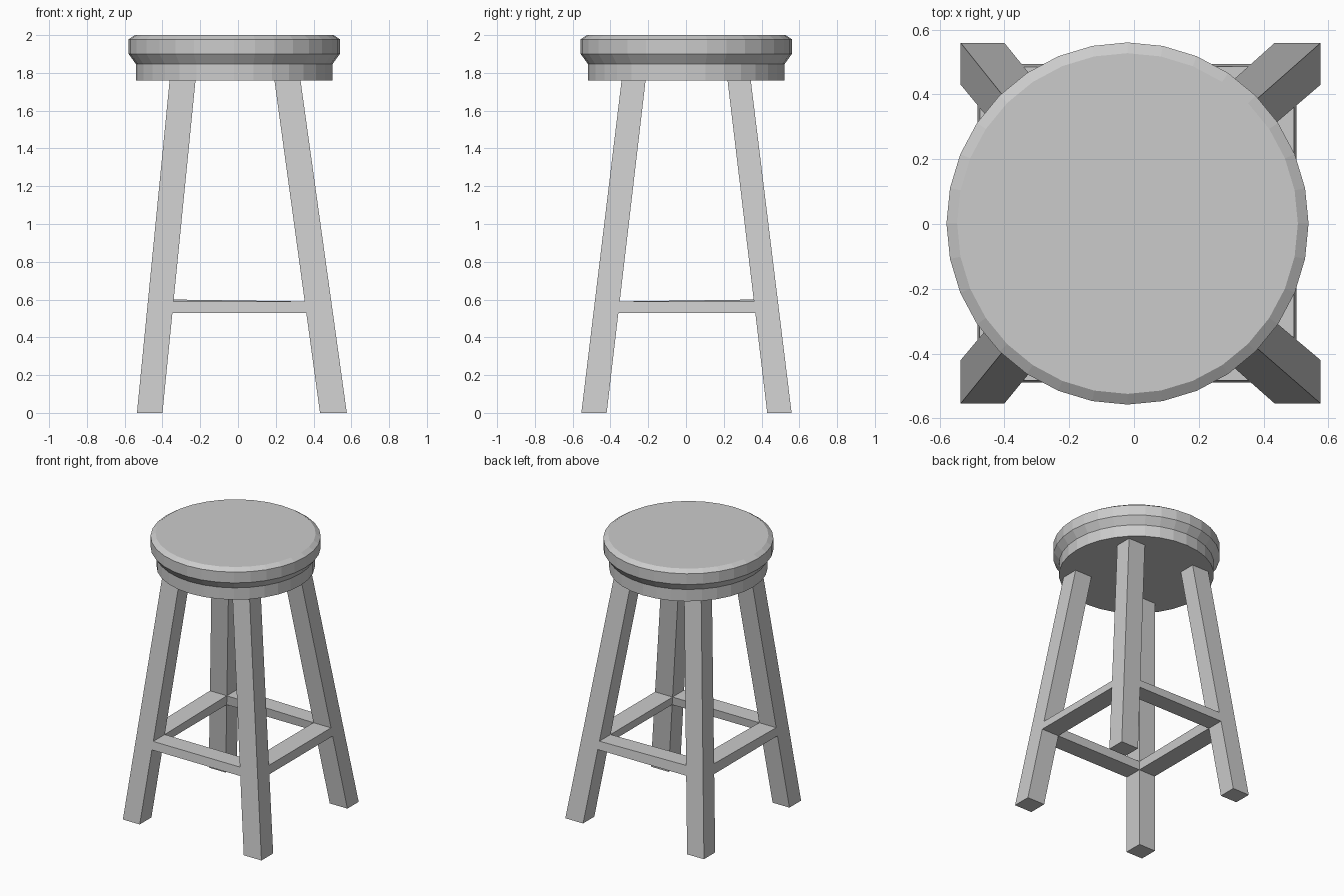
import bpy, bmesh, math

cube = bpy.data.objects.get("Cube")
if cube:
    bpy.data.objects.remove(cube, do_unlink=True)

grey = bpy.data.materials.new("plain_grey")
grey.use_nodes = True
grey.diffuse_color = (0.6, 0.6, 0.6, 1)
grey.node_tree.nodes["Principled BSDF"].inputs["Base Color"].default_value = (0.6, 0.6, 0.6, 1)


def finish(name, bm):
    bmesh.ops.recalc_face_normals(bm, faces=bm.faces)
    mesh = bpy.data.meshes.new(name)
    bm.to_mesh(mesh)
    bm.free()
    mesh.materials.append(grey)
    obj = bpy.data.objects.new(name, mesh)
    bpy.context.collection.objects.link(obj)


def loft(name, rings):
    """Skin a stack of closed rings and cap both ends."""
    bm = bmesh.new()
    loops = [[bm.verts.new(p) for p in ring] for ring in rings]
    n = len(loops[0])
    for a, b in zip(loops, loops[1:]):
        for i in range(n):
            j = (i + 1) % n
            bm.faces.new((a[i], a[j], b[j], b[i]))
    bm.faces.new(loops[0])
    bm.faces.new(loops[-1])
    finish(name, bm)


# Round seat with a waist and a chamfered rim
SEAT_BOTTOM = 1.76
SIDES = 32
profile = [(0.52, SEAT_BOTTOM), (0.52, 1.846), (0.559, 1.9), (0.559, 1.978), (0.526, 2.0)]
angles = [2 * math.pi * i / SIDES for i in range(SIDES)]
loft("seat", [[(-0.02 + r * math.cos(a), 0.0015 + r * math.sin(a), z) for a in angles]
              for r, z in profile])

# Outer and inner leg faces along each axis: (floor, seat)
SPAN = {
    "left": ((0.576, 0.331), (0.434, 0.193)),
    "right": ((-0.535, -0.362), (-0.4, -0.225)),
    "front": ((-0.554, -0.341), (-0.42, -0.214)),
    "back": ((0.559, 0.343), (0.43, 0.22)),
}


def edge(side, z):
    """Outer and inner coordinate of a leg at height z."""
    return [a + (b - a) * z / SEAT_BOTTOM for a, b in SPAN[side]]


# Four splayed square legs
for fb in ("front", "back"):
    for lr in ("left", "right"):
        rings = []
        for z in (0, SEAT_BOTTOM):
            (xo, xi), (yo, yi) = edge(lr, z), edge(fb, z)
            rings.append([(xo, yo, z), (xi, yo, z), (xi, yi, z), (xo, yi, z)])
        loft(f"{fb}_{lr}_leg", rings)


def rail_top(lr, fb):
    return 0.6 if (lr, fb) == ("right", "back") else 0.59


# Stretchers flush with the leg faces, running between their inner sides
def stretcher(side, ends, along_x):
    rings = []
    for end in ends:
        corner = (end, side) if along_x else (side, end)
        low, high = 0.53, rail_top(*corner)
        ring = []
        for z, k in ((low, 0), (low, 1), (high, 1), (high, 0)):
            across, along = edge(side, z)[k], edge(end, z)[1]
            ring.append((along, across, z) if along_x else (across, along, z))
        rings.append(ring)
    loft(f"{side}_stretcher", rings)


for side in ("front", "back"):
    stretcher(side, ("left", "right"), True)
for side in ("left", "right"):
    stretcher(side, ("front", "back"), False)
